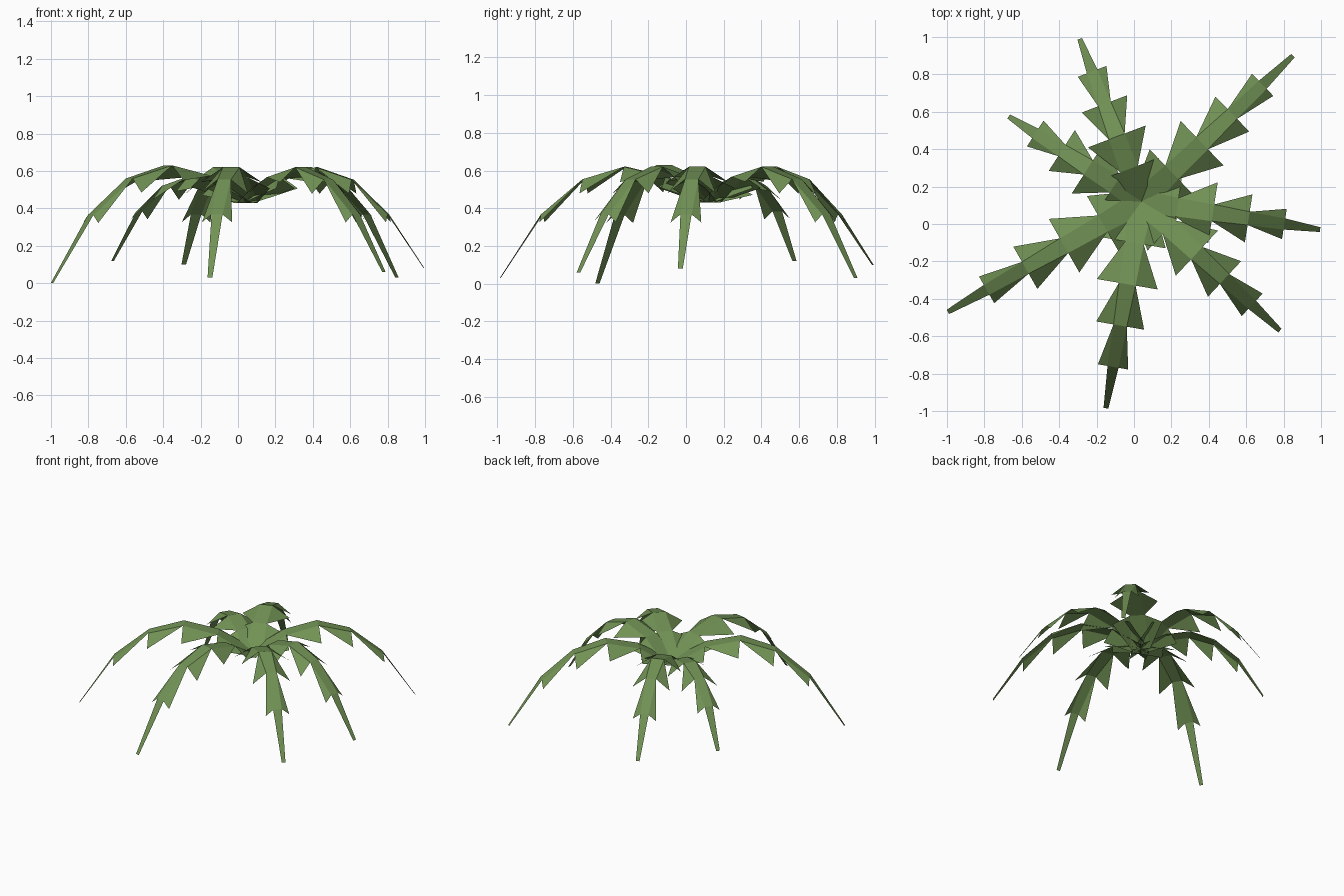
import bpy
import bmesh
from mathutils import Vector

cube = bpy.data.objects.get("Cube")
if cube:
    bpy.data.objects.remove(cube, do_unlink=True)

# Single leaf colour
green = bpy.data.materials.new("leaf_green")
green.use_nodes = True
colour = (0.165, 0.285, 0.09, 1)
green.diffuse_color = colour
bsdf = green.node_tree.nodes["Principled BSDF"]
bsdf.inputs["Base Color"].default_value = colour
bsdf.inputs["Roughness"].default_value = 0.9

ROOT = Vector((0.04, 0.12, 0.43))
RISE = (0, 0.72, 1, 0.65, -0.33)               # arch of the spine, times the frond's rise
STRIP = (0.065, 0.05, 0.045, 0.036, 0.03, 0.013)   # half width of the spine strip
FLARE = (0.17, 0.165, 0.13, 0.082)             # half width at each segment's leaflet corners
DROOP = (0.06, 0.08, 0.075, 0.042)             # how far those corners hang


def make_frond(name, tip, rise):
    """Arched spine strip with a folded leaflet on each side of every segment."""
    tip = Vector(tip)
    flat = Vector((tip.x - ROOT.x, tip.y - ROOT.y, 0))
    along = flat.normalized()
    side = Vector((-along.y, along.x, 0))
    spine = [ROOT + flat * (i / 5) + Vector((0, 0, rise * r)) for i, r in enumerate(RISE)]
    spine.append(tip)

    bm = bmesh.new()
    rows = [[bm.verts.new(p + side * w * s) for s in (1, -1)] for p, w in zip(spine, STRIP)]
    for (l0, r0), (l1, r1) in zip(rows, rows[1:]):
        bm.faces.new((l0, r0, r1, l1))
    # Leaflets fold down from the strip
    for i, (flare, droop) in enumerate(zip(FLARE, DROOP)):
        for k, s in enumerate((1, -1)):
            hang = Vector((0, 0, -droop))
            corner = bm.verts.new(spine[i + 1] + side * s * flare + hang)
            bm.faces.new((rows[i][k], rows[i + 1][k], corner))
    # All faces look upward
    for f in bm.faces:
        f.normal_update()
        if f.normal.z < 0:
            f.normal_flip()
    mesh = bpy.data.meshes.new(name)
    bm.to_mesh(mesh)
    bm.free()
    mesh.materials.append(green)
    bpy.context.collection.objects.link(bpy.data.objects.new(name, mesh))


# Seven fronds around the crown
make_frond("back_frond", (-0.29, 0.99, 0.10), 0.19)
make_frond("back_left_frond", (0.85, 0.90, 0.03), 0.19)
make_frond("left_frond", (0.995, -0.03, 0.08), 0.19)
make_frond("front_left_frond", (0.78, -0.57, 0.06), 0.19)
make_frond("front_frond", (-0.15, -0.985, 0.03), 0.19)
make_frond("front_right_frond", (-0.995, -0.47, 0.0), 0.20)
make_frond("back_right_frond", (-0.67, 0.575, 0.12), 0.14)
